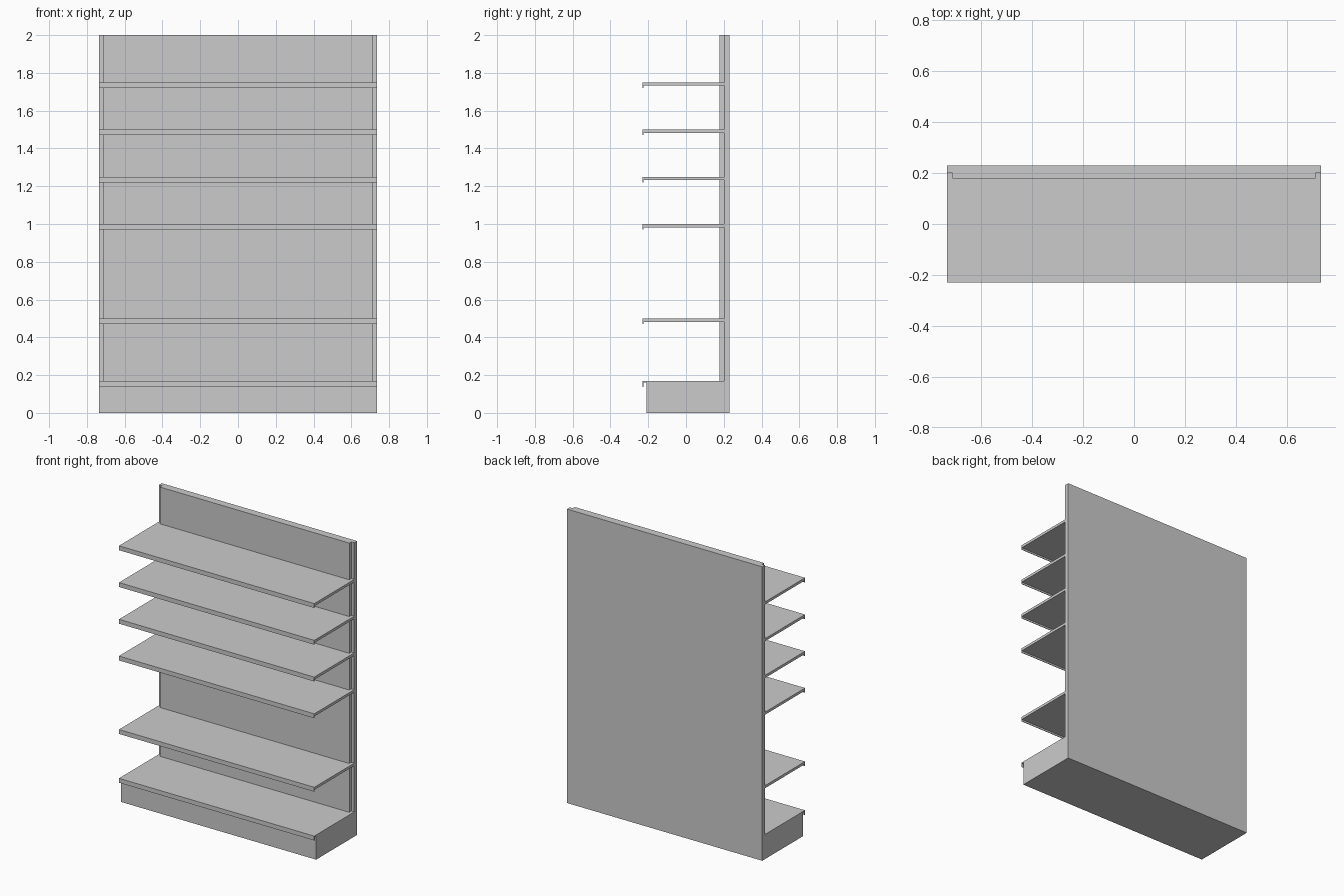
import bpy

if "Cube" in bpy.data.objects:
    bpy.data.objects.remove(bpy.data.objects["Cube"])

HALF_W = 0.735


def extrude_profile(name, profile, half_w):
    """Extrude a (y, z) outline symmetrically along x."""
    n = len(profile)
    verts = [(x, y, z) for x in (-half_w, half_w) for y, z in profile]
    faces = [tuple(range(n))[::-1], tuple(range(n, 2 * n))]
    faces += [(i, (i + 1) % n, n + (i + 1) % n, n + i) for i in range(n)]
    mesh = bpy.data.meshes.new(name)
    mesh.from_pydata(verts, [], faces)
    # consistent outward normals
    import bmesh
    bm = bmesh.new()
    bm.from_mesh(mesh)
    bmesh.ops.recalc_face_normals(bm, faces=bm.faces)
    bm.to_mesh(mesh)
    bm.free()
    obj = bpy.data.objects.new(name, mesh)
    bpy.context.collection.objects.link(obj)
    return obj


def shelf_profile(top, thick, back=0.20, front=-0.23, lip=0.03, lip_t=0.004):
    """Flat board with a thin lip hanging from its front edge."""
    return [(front, top), (back, top), (back, top - thick),
            (front + lip_t, top - thick), (front + lip_t, top - lip),
            (front, top - lip)]


# plinth and rear wall as one L-shaped body
extrude_profile("base_and_back_wall",
                [(-0.21, 0), (0.23, 0), (0.23, 2), (0.20, 2),
                 (0.20, 0.16), (-0.21, 0.16)], HALF_W)

# slightly narrower panel in front of the rear wall
extrude_profile("back_panel",
                [(0.178, 0.165), (0.20, 0.165), (0.20, 2), (0.178, 2)], 0.713)

# thin deck on the plinth
extrude_profile("base_deck", shelf_profile(0.168, 0.008), HALF_W)

# upper shelves
for i, top in enumerate((0.5, 1.0, 1.25, 1.5, 1.75)):
    extrude_profile(f"shelf_{i + 1}", shelf_profile(top, 0.018), HALF_W)
